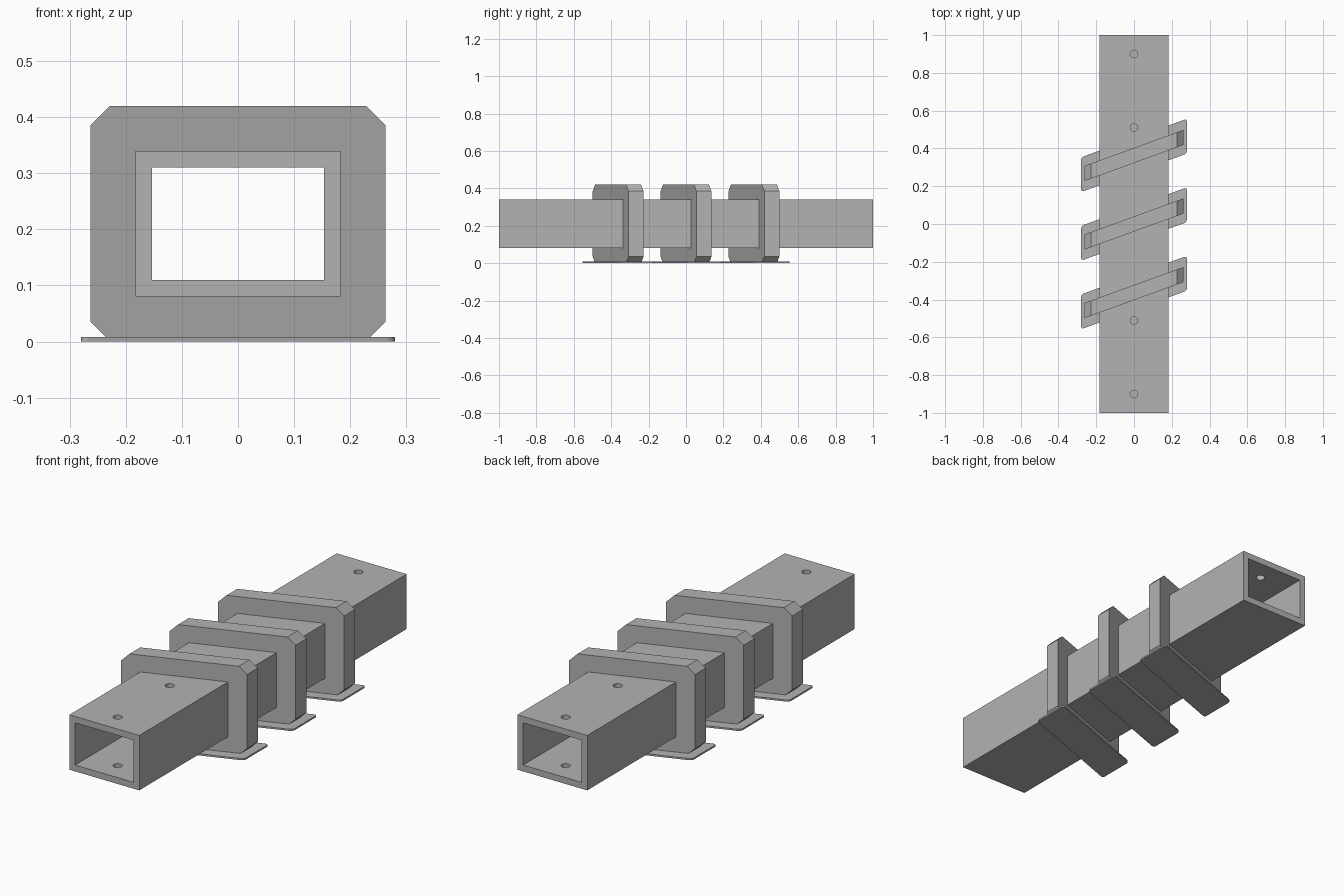
import bpy, bmesh, math
from mathutils import Matrix, Vector

if "Cube" in bpy.data.objects:
    bpy.data.objects.remove(bpy.data.objects["Cube"], do_unlink=True)

grey = bpy.data.materials.new("plain grey")
grey.use_nodes = True
COLOR = (0.45, 0.45, 0.45, 1)
grey.diffuse_color = COLOR
grey.node_tree.nodes["Principled BSDF"].inputs["Base Color"].default_value = COLOR

SKEW = math.tan(math.radians(20))   # sideways slant of collars and feet
SPACING = 0.363
W, Z0, Z1, WALL = 0.183, 0.08, 0.34, 0.03


def make_object(name, bm):
    bmesh.ops.recalc_face_normals(bm, faces=bm.faces)
    mesh = bpy.data.meshes.new(name)
    bm.to_mesh(mesh)
    bm.free()
    mesh.materials.append(grey)
    obj = bpy.data.objects.new(name, mesh)
    bpy.context.collection.objects.link(obj)
    return obj


def prism(name, points, extrude):
    """Closed prism from an outline pushed along a vector."""
    bm = bmesh.new()
    face = bm.faces.new([bm.verts.new(p) for p in points])
    grown = bmesh.ops.extrude_face_region(bm, geom=[face])["geom"]
    bmesh.ops.translate(bm, vec=Vector(extrude),
                        verts=[v for v in grown if isinstance(v, bmesh.types.BMVert)])
    return make_object(name, bm)


def rect(w, z0, z1, y):
    return [(-w, y, z0), (w, y, z0), (w, y, z1), (-w, y, z1)]


def cut(obj, cutter):
    """Subtract the cutter for good and drop it."""
    cutter.hide_render = True
    mod = obj.modifiers.new("cut", "BOOLEAN")
    mod.operation, mod.solver, mod.object = "DIFFERENCE", "EXACT", cutter
    bpy.ops.object.select_all(action="DESELECT")
    bpy.context.view_layer.objects.active = obj
    obj.select_set(True)
    bpy.ops.object.modifier_apply(modifier=mod.name)
    bpy.data.objects.remove(cutter, do_unlink=True)


# Rectangular tube, open at both ends
tube = prism("tube", rect(W, Z0, Z1, -1), (0, 2, 0))
cut(tube, prism("bore", rect(W - WALL, Z0 + WALL, Z1 - WALL, -1.1), (0, 2.2, 0)))

# Pin holes through the top wall, stopping inside the floor
bm = bmesh.new()
for y in (-0.9, -0.51, 0.51, 0.9):
    bmesh.ops.create_cone(bm, cap_ends=True, segments=32, radius1=0.02, radius2=0.02,
                          depth=0.3, matrix=Matrix.Translation((0, y, 0.24)))
cut(tube, make_object("pin_drill", bm))
bpy.ops.object.shade_smooth_by_angle(angle=math.radians(30))

# Slanted collars around the tube, each on a thin foot plate
FOOT = 0.008
half_outline = [(0.236, FOOT), (0.263, 0.035), (0.263, 0.385), (0.228, 0.42)]
outline = half_outline + [(-x, z) for x, z in reversed(half_outline)]
for label, row in (("front", -1), ("middle", 0), ("back", 1)):
    y0 = row * SPACING
    collar = prism(label + "_collar",
                   [(x, y0 + SKEW * x - 0.04, z) for x, z in outline], (0, 0.08, 0))
    cut(collar, prism("collar_hole", rect(W, Z0, Z1, y0 - 0.3), (0, 0.6, 0)))

    bm = bmesh.new()
    bmesh.ops.create_cube(bm, size=1)
    for v in bm.verts:
        x = v.co.x * 0.56
        v.co = (x, y0 + SKEW * x + v.co.y * 0.184, (v.co.z + 0.5) * FOOT)
    upright = [e for e in bm.edges if abs(e.verts[0].co.z - e.verts[1].co.z) > FOOT / 2]
    bmesh.ops.bevel(bm, geom=upright, offset=0.015, segments=5, profile=0.5,
                    affect="EDGES")
    make_object(label + "_foot_plate", bm)
